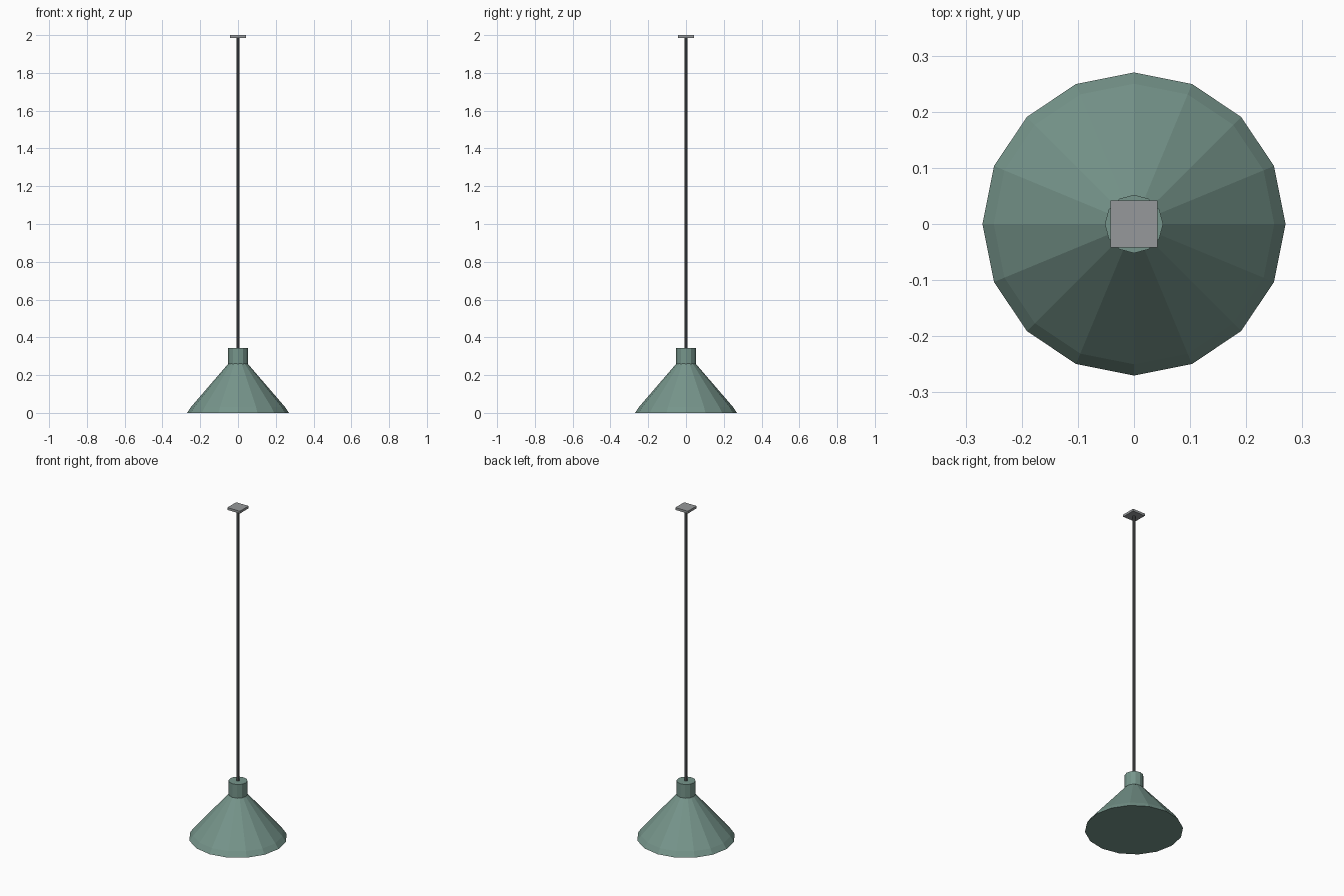
import bpy, math

if "Cube" in bpy.data.objects:
    bpy.data.objects.remove(bpy.data.objects["Cube"])


def material(name, rgb):
    m = bpy.data.materials.new(name)
    lin = [((c / 255 + 0.055) / 1.055) ** 2.4 for c in rgb]
    m.diffuse_color = (*lin, 1)
    m.use_nodes = True
    m.node_tree.nodes["Principled BSDF"].inputs["Base Color"].default_value = m.diffuse_color
    return m


green = material("sage green", (118, 149, 139))
grey = material("plate grey", (150, 153, 155))
dark = material("rod dark grey", (90, 93, 94))


def lathe(name, profile, sides, mat, start=0.0):
    """Closed, flat-faced solid of revolution from (radius, z), bottom to top."""
    verts, faces = [], []
    for r, z in profile:
        for i in range(sides):
            a = start + 2 * math.pi * i / sides
            verts.append((r * math.cos(a), r * math.sin(a), z))
    for k in range(len(profile) - 1):
        for i in range(sides):
            j = (i + 1) % sides
            a, b = k * sides, (k + 1) * sides
            faces.append((a + i, a + j, b + j, b + i))
    faces.append(tuple(reversed(range(sides))))
    faces.append(tuple(range(len(verts) - sides, len(verts))))
    me = bpy.data.meshes.new(name)
    me.from_pydata(verts, [], faces)
    me.materials.append(mat)
    ob = bpy.data.objects.new(name, me)
    bpy.context.collection.objects.link(ob)
    return ob


# conical shade with a slightly steeper rim
lathe("shade", [(0.27, 0), (0.25, 0.03), (0.05, 0.262)], 16, green)
# collar on top of the shade
lathe("collar", [(0.052, 0.26), (0.052, 0.343)], 12, green)
# hanging rod
lathe("rod", [(0.008, 0.34), (0.008, 1.988)], 8, dark)
# square ceiling plate
half = 0.042 * math.sqrt(2)
lathe("ceiling_plate", [(half, 1.986), (half, 2.0)], 4, grey, math.pi / 4)
